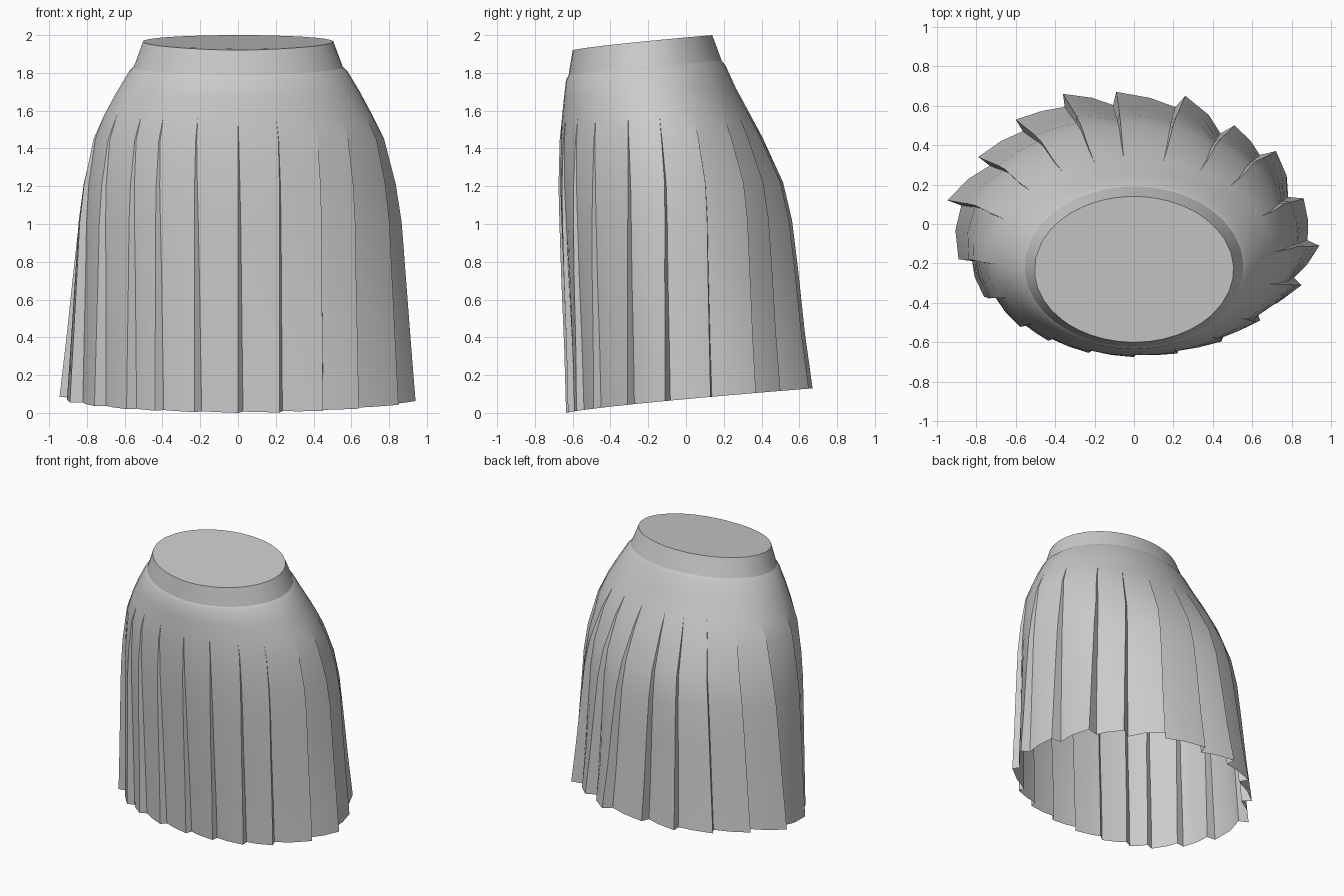
import bpy, bmesh, math

if "Cube" in bpy.data.objects:
    bpy.data.objects.remove(bpy.data.objects["Cube"])

fabric = bpy.data.materials.new("grey_fabric")
fabric.diffuse_color = (0.6, 0.6, 0.6, 1)
fabric.use_nodes = True
fabric.node_tree.nodes["Principled BSDF"].inputs["Base Color"].default_value = fabric.diffuse_color

# Level: front z, back z, front y, back y, half width, pleat depth share
BAND = [(1.92, 2.00, -.600, .140, .505, 0),
        (1.785, 1.865, -.622, .190, .555, 0)]
SKIRT = [(1.785, 1.865, -.622, .190, .555, 0),
         (1.765, 1.84, -.635, .210, .580, 0),
         (1.66, 1.72, -.647, .265, .648, 0),
         (1.56, 1.60, -.657, .330, .708, 0),
         (1.44, 1.46, -.669, .405, .770, .17),
         (1.20, 1.22, -.675, .515, .828, .42),
         (1.00, 1.02, -.670, .562, .858, .58),
         (0.70, 0.75, -.660, .595, .880, .72),
         (0.35, 0.42, -.645, .630, .907, .86),
         (0.00, 0.13, -.635, .670, .935, 1)]

# Pleat fold tips along the hem, counter-clockwise
TIPS = [(.86, .13), (.72, .37), (.51, .50), (.26, .65), (-.09, .67),
        (-.36, .66), (-.60, .53), (-.79, .34), (-.945, .12), (-.89, -.18),
        (-.76, -.37), (-.59, -.51), (-.44, -.57), (-.23, -.62), (0, -.635),
        (.22, -.625), (.45, -.58), (.64, -.49), (.85, -.31), (.94, -.11)]


def point(level, t, k=1.0):
    """Point on a tilted oval level at angle t, scaled outward by k."""
    zf, zb, yf, yb, rx, _ = level
    s = k * math.sin(t)
    f = min(max((s + 1) / 2, 0), 1) ** 0.8
    return (k * rx * math.cos(t), (yf + yb) / 2 + s * (yb - yf) / 2,
            zf + (zb - zf) * f)


def hem_polar(x, y):
    _, _, yf, yb, rx, _ = SKIRT[-1]
    u, v = x / rx, (y - (yf + yb) / 2) / ((yb - yf) / 2)
    return math.atan2(v, u), math.hypot(u, v)


def make_object(name, rings, cap=False):
    bm = bmesh.new()
    rows = [[bm.verts.new(p) for p in ring] for ring in rings]
    n = len(rows[0])
    for a, b in zip(rows, rows[1:]):
        for i in range(n):
            j = (i + 1) % n
            bm.faces.new((a[i], b[i], b[j], a[j]))
    if cap:
        bm.faces.new(rows[0])
    bmesh.ops.remove_doubles(bm, verts=bm.verts, dist=0.0005)
    mesh = bpy.data.meshes.new(name)
    bm.to_mesh(mesh)
    bm.free()
    mesh.materials.append(fabric)
    obj = bpy.data.objects.new(name, mesh)
    bpy.context.collection.objects.link(obj)
    bpy.ops.object.select_all(action='DESELECT')
    obj.select_set(True)
    bpy.context.view_layer.objects.active = obj
    bpy.ops.object.shade_smooth_by_angle(angle=math.radians(30))


polar = [hem_polar(*p) for p in TIPS]


def skirt_ring(level):
    """Sawtooth ring: each pleat steps in after its tip, then rises to the next."""
    g = level[5]

    def lean(t):
        # Folds swing toward the back higher up the sides
        return t + 0.24 * math.cos(t) * (1 - g)

    ring = []
    for i, (t, k) in enumerate(polar):
        t2, k2 = polar[(i + 1) % len(polar)]
        t2 = t + (t2 - t) % math.tau
        depth = 0.075 + 0.025 * math.sin(t)
        tip, nxt = 1 + (k - 1) * g, 1 + (k2 - 1) * g
        valley = tip - depth * g
        a, b = lean(t), lean(t2)
        ring += [point(level, a, tip), point(level, a + 0.03 * g, valley),
                 point(level, (a + b) / 2, (valley + nxt) / 2)]
    return ring


def band_ring(level):
    """Plain ring sharing the skirt's columns, without the doubled fold points."""
    ring = skirt_ring(level)
    return [p for i, p in enumerate(ring) if i % 3 != 1]


# Waistband with closed top
make_object("waistband", [band_ring(l) for l in BAND], cap=True)

# Pleated skirt, open at the hem
make_object("pleated_skirt", [skirt_ring(l) for l in SKIRT])
